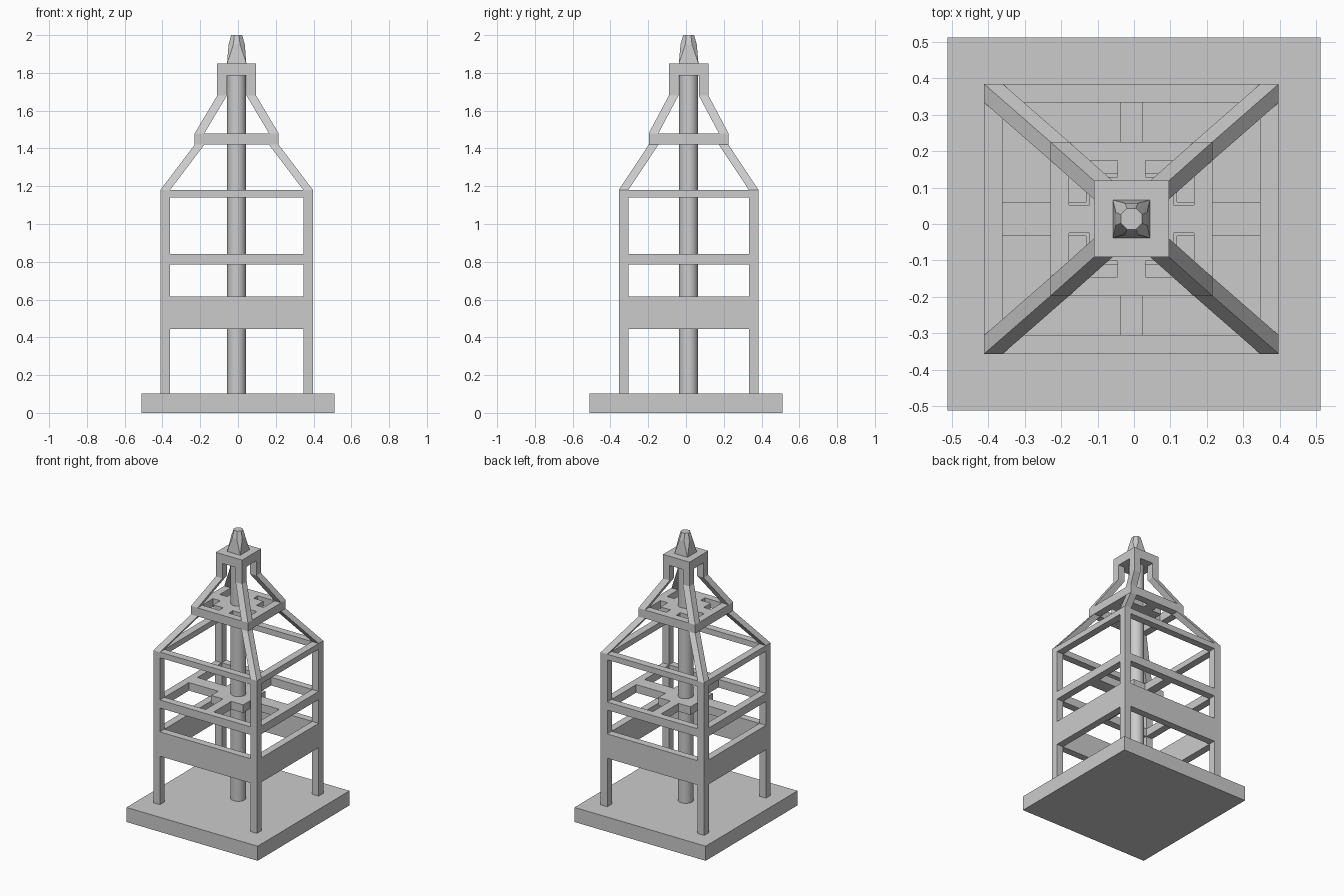
import bpy, bmesh, math

if "Cube" in bpy.data.objects:
    bpy.data.objects.remove(bpy.data.objects["Cube"])

CX, CY = -0.007, 0.014   # tower axis, slightly off the base centre
T = 0.051                # timber thickness


def finish(name, bm):
    bmesh.ops.recalc_face_normals(bm, faces=bm.faces)
    me = bpy.data.meshes.new(name)
    bm.to_mesh(me)
    bm.free()
    ob = bpy.data.objects.new(name, me)
    bpy.context.collection.objects.link(ob)
    return ob


def loft(bm, rings):
    """Skin a stack of equal-length vertex rings and cap the ends."""
    rows = [[bm.verts.new(p) for p in r] for r in rings]
    n = len(rows[0])
    for a, b in zip(rows, rows[1:]):
        for i in range(n):
            j = (i + 1) % n
            bm.faces.new((a[i], a[j], b[j], b[i]))
    bm.faces.new(rows[0][::-1])
    bm.faces.new(rows[-1])


def rect(x0, x1, y0, y1, z):
    return [(x0, y0, z), (x1, y0, z), (x1, y1, z), (x0, y1, z)]


def box(bm, x0, x1, y0, y1, z0, z1):
    loft(bm, [rect(x0, x1, y0, y1, z0), rect(x0, x1, y0, y1, z1)])


def frame(bm, hx, hy, z0, z1, corner=0.0):
    """Four rails around the axis; corner leaves room for posts."""
    for s in (-1, 1):
        xs = sorted((CX + s * hx, CX + s * (hx - T)))
        ys = sorted((CY + s * hy, CY + s * (hy - T)))
        box(bm, CX - hx + corner, CX + hx - corner, *ys, z0, z1)
        box(bm, *xs, CY - hy + T, CY + hy - T, z0, z1)


def cross(bm, hx, hy, ax, ay, core, z0, z1):
    """Square core with four arms reaching the surrounding frame."""
    box(bm, CX - core, CX + core, CY - core, CY + core, z0, z1)
    for s in (-1, 1):
        xs = sorted((CX + s * core, CX + s * (hx - T)))
        ys = sorted((CY + s * core, CY + s * (hy - T)))
        box(bm, *xs, CY - ay, CY + ay, z0, z1)
        box(bm, CX - ax, CX + ax, *ys, z0, z1)


# Base slab
bm = bmesh.new()
box(bm, -0.512, 0.512, -0.512, 0.512, 0, 0.103)
finish("base_slab", bm)

# Corner legs: outer half sizes at each height
LEG = [(0.404, 0.37, 0.103), (0.404, 0.37, 1.18), (0.222, 0.211, 1.42),
       (0.222, 0.211, 1.48), (0.103, 0.105, 1.68), (0.103, 0.105, 1.785)]
for sx, side in ((-1, "left"), (1, "right")):
    for sy, end in ((-1, "front"), (1, "back")):
        bm = bmesh.new()
        rings = []
        for hx, hy, z in LEG:
            xs = sorted((CX + sx * hx, CX + sx * (hx - T)))
            ys = sorted((CY + sy * hy, CY + sy * (hy - T)))
            rings.append(rect(*xs, *ys, z))
        loft(bm, rings)
        finish(f"{end}_{side}_leg", bm)

# Horizontal rails between the legs
for name, z0, z1 in (("lower_panels", 0.445, 0.617),
                     ("middle_rails", 0.785, 0.842),
                     ("top_rails", 1.14, 1.18)):
    bm = bmesh.new()
    frame(bm, 0.404, 0.37, z0, z1, T)
    finish(name, bm)

# Middle cross brace
bm = bmesh.new()
cross(bm, 0.404, 0.37, 0.032, 0.047, 0.125, 0.785, 0.842)
finish("middle_brace", bm)

# Upper platform with four L-shaped openings
bm = bmesh.new()
frame(bm, 0.222, 0.211, 1.42, 1.48)
cross(bm, 0.222, 0.211, 0.038, 0.038, 0.115, 1.42, 1.48)
finish("upper_platform", bm)

# Cap block
bm = bmesh.new()
box(bm, CX - 0.103, CX + 0.103, CY - 0.105, CY + 0.105, 1.785, 1.85)
finish("cap_block", bm)

# Central pole
bpy.ops.mesh.primitive_cylinder_add(vertices=32, radius=0.05, depth=1.69,
                                    location=(CX, CY, 0.945))
bpy.context.object.name = "central_pole"
bpy.ops.object.shade_smooth_by_angle()

# Spire: square foot blending to an octagon
bm = bmesh.new()
for p in rect(CX - 0.051, CX + 0.051, CY - 0.052, CY + 0.052, 1.85):
    bm.verts.new(p)
for apothem, z in ((0.043, 1.95), (0.029, 2.0)):
    r = apothem / math.cos(math.pi / 8)
    for i in range(8):
        a = math.pi / 8 + i * math.pi / 4
        bm.verts.new((CX + r * math.cos(a), CY + r * math.sin(a), z))
bmesh.ops.convex_hull(bm, input=bm.verts)
bmesh.ops.dissolve_limit(bm, angle_limit=0.01, verts=bm.verts, edges=bm.edges)
finish("spire", bm)
